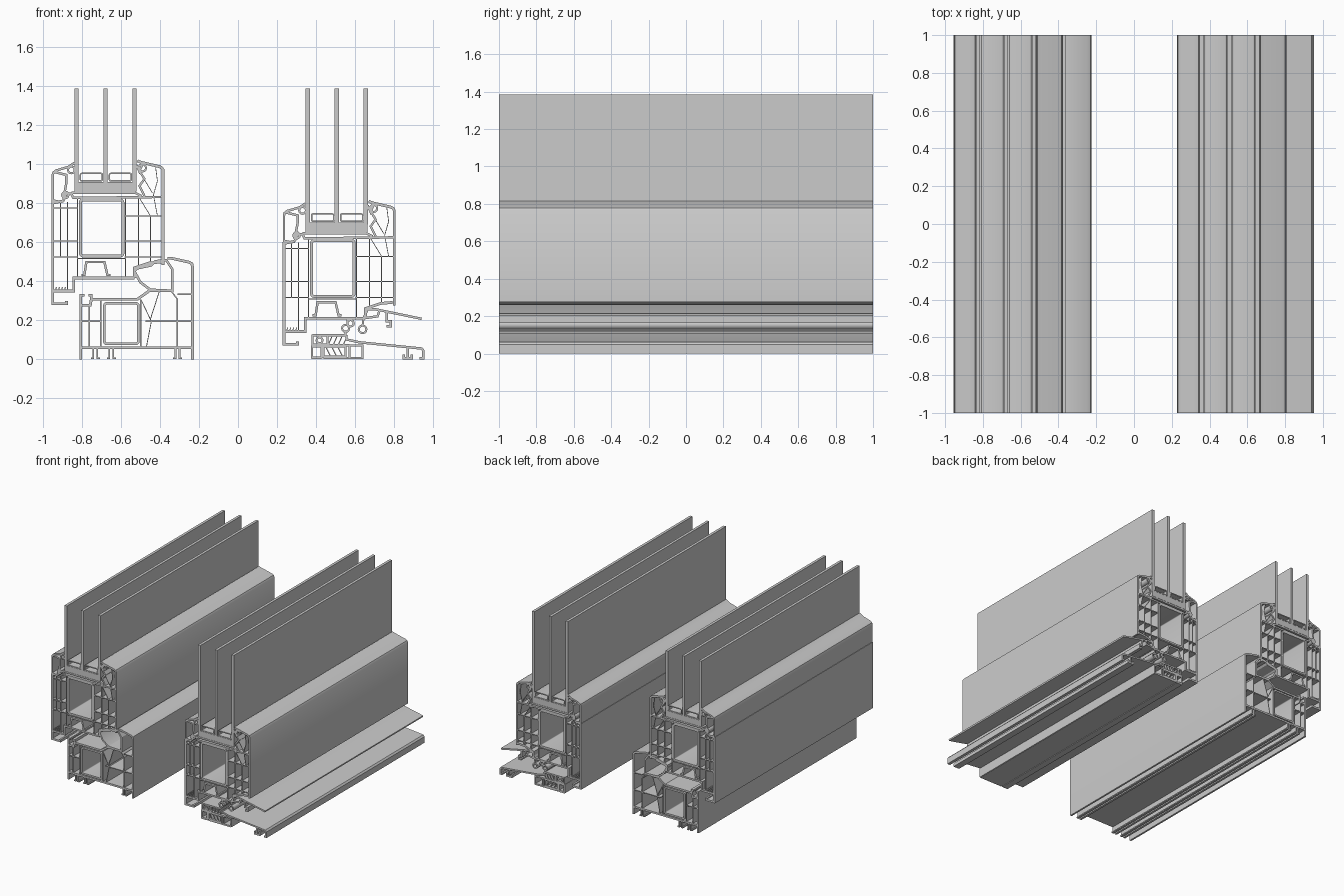
import bpy, math
from mathutils import Vector

if "Cube" in bpy.data.objects:
    bpy.data.objects.remove(bpy.data.objects["Cube"])

S = 1 / 195.3   # one drawing unit of the section, in model units


def ribbon(name, paths, t, origin, closed=False):
    """Thick-walled section lines, mitred at corners and extruded along y."""
    verts, faces = [], []
    for path in paths:
        p = [Vector(q) for q in path]
        n, base = len(p), len(verts)
        for i, q in enumerate(p):
            before = p[i - 1] if (i or closed) else None
            after = p[(i + 1) % n] if (i < n - 1 or closed) else None
            a = (q - before).normalized() if before is not None else None
            b = (after - q).normalized() if after is not None else None
            a, b = a or b, b or a
            na, nb = Vector((-a.y, a.x)), Vector((-b.y, b.x))
            m = (na + nb).normalized()
            m *= t / 2 / max(m.dot(na), 0.45)
            for y in (-1, 1):
                for s in (1, -1):
                    c = q + m * s
                    verts.append((origin[0] + c.x * S, y, max(0, origin[1] + c.y * S)))
        for i in range(n if closed else n - 1):
            j, k = base + 4 * i, base + 4 * ((i + 1) % n)
            for e, f in ((0, 1), (1, 3), (3, 2), (2, 0)):
                faces.append((j + e, j + f, k + f, k + e))
        if not closed:
            e = base + 4 * (n - 1)
            faces += [(base, base + 2, base + 3, base + 1), (e, e + 1, e + 3, e + 2)]
    me = bpy.data.meshes.new(name)
    me.from_pydata(verts, [], faces)
    me.validate()
    ob = bpy.data.objects.new(name, me)
    bpy.context.collection.objects.link(ob)
    # consistent outward normals
    import bmesh
    bm = bmesh.new()
    bm.from_mesh(me)
    bmesh.ops.recalc_face_normals(bm, faces=bm.faces)
    bm.to_mesh(me)
    bm.free()
    return ob


def bar(name, u0, u1, v0, v1, origin):
    """Solid rectangular bar along y."""
    m = (v0 + v1) / 2
    return ribbon(name, [[(u0, m), (u1, m)]], v1 - v0, origin)


def rect(u0, u1, v0, v1, r=0):
    if not r:
        return [(u0, v0), (u1, v0), (u1, v1), (u0, v1)]
    pts = []
    for cx, cy, a0 in ((u1 - r, v0 + r, -90), (u1 - r, v1 - r, 0),
                       (u0 + r, v1 - r, 90), (u0 + r, v0 + r, 180)):
        for k in range(4):
            a = math.radians(a0 + 30 * k)
            pts.append((cx + r * math.cos(a), cy + r * math.sin(a)))
    return pts


def ring(u, v, r, n=12):
    return [(u + r * math.cos(2 * math.pi * k / n), v + r * math.sin(2 * math.pi * k / n))
            for k in range(n)]


def sash(side, o):
    # outer skins
    ribbon(side + "_sash_inner_skin", [[(15, 4), (15, 1.3), (1.4, 1.3), (1.4, 102), (12, 104)]], 2.8, o)
    ribbon(side + "_sash_outer_skin",
           [[(83, 27), (83, 37), (98, 42), (110, 43)],
            [(111.6, 40), (111.6, 135), (110.5, 137), (108, 138.3), (90, 142.5), (86, 144)]], 2.8, o)
    ribbon(side + "_sash_bottom", [[(1.4, 14), (22.5, 14), (22.5, 27), (83, 27)]], 2.6, o)
    ribbon(side + "_sash_rebate", [[(12, 104), (15, 111), (20, 111), (22, 107), (111, 108)],
                                   [(20, 112), (84, 112), (90, 109)]], 2.4, o)
    # glazing bead with its gasket
    ribbon(side + "_glazing_bead",
           [[(9, 103), (1.4, 104.5), (1.4, 130), (2.2, 132.5), (5, 134.5), (17, 138), (23, 142)],
            [(3, 133), (15, 130), (15, 122), (12, 106)]], 2.4, o)
    ribbon(side + "_gaskets", [ring(20, 135, 3.4), ring(91, 137, 3.6), ring(14, 110, 3.2)], 2, o, True)
    ribbon(side + "_outer_lip", [[(92, 142), (88, 134), (93, 126), (88, 119), (93, 109)],
                                 [(85, 140), (89, 131)]], 2.2, o)
    # steel reinforcement and hardware groove
    ribbon(side + "_steel_tube", [rect(29, 71.5, 49, 105, 2.5)], 2.8, o, True)
    ribbon(side + "_hardware_groove", [[(30, 30), (33, 30), (35, 43), (53, 43), (56, 30), (59, 30)]], 2.4, o)
    # chamber webs
    webs = [[(1, v), (26, v)] for v in (97, 64, 48)]
    webs += [[(73, v), (111, v)] for v in (89, 64, 48)]
    webs += [[(u, a), (u, b)] for u, a, b in ((9, 48, 103), (16, 14, 103), (26, 28, 107),
                                              (74, 28, 107), (87, 40, 107), (99, 43, 89))]
    webs += [[(26, 46.5), (74, 46.5)]]
    ribbon(side + "_sash_webs", webs, 1.2, o)
    ribbon(side + "_thin_webs", [[(104, 139), (106, 124), (102, 110), (106, 89)],
                                 [(92, 127), (101, 112)], [(88, 107), (99, 89)]], 0.7, o)
    ribbon(side + "_grip_teeth", [[(u, 14), (u + 1, 18)] for u in (4, 7, 10, 13)], 0.9, o)
    # triple glazing
    top = (1.385 - o[1]) / S
    for i, u in enumerate((23, 52, 81)):
        bar("%s_glass_pane_%d" % (side, i + 1), u, u + 4.2, 121, top, o)
    for i, u in enumerate((28, 57)):
        ribbon("%s_glass_spacer_%d" % (side, i + 1), [rect(u + 1, u + 23, 124, 131.5, 1.5)], 1.5, o, True)
        bar("%s_edge_seal_%d" % (side, i + 1), u - 1, u + 25, 120, 123, o)
    bar(side + "_glass_packer", 23, 85, 113.5, 121, o)


def foot_pair(u):
    return [[(u - 2.5, 1), (u, 1), (u, 11)], [(u + 6.5, 1), (u + 4, 1), (u + 4, 11)]]


sash("left", (-0.955, 0.278))
sash("right", (0.228, 0.071))

# fixed frame under the left sash
f = (-0.812, 0.0)
ribbon("frame_skin", [[(1.4, 0), (1.4, 54), (11, 54), (12, 60), (58, 60), (70, 68.5), (93, 68.5)],
                      [(88, 101), (92, 101), (110, 97), (112.5, 95.5), (113, 93), (113, 0)],
                      [(1.4, 54), (1.4, 64), (5, 64)], [(12, 58), (12, 64), (9, 64)]], 2.8, f)
ribbon("frame_bottom", [[(1.4, 11.5), (113, 11.5)]], 2.8, f)
ribbon("frame_steel_tube", [rect(25, 59, 15.5, 56, 2.5)], 2.6, f, True)
ribbon("frame_feet", foot_pair(14) + foot_pair(30) + foot_pair(96), 1.8, f)
ribbon("frame_webs", [[(21.5, 12), (21.5, 60)], [(1, 38), (21.5, 38)], [(10, 12), (10, 54)],
                      [(92, 68), (98, 60), (98, 12)], [(66, 38), (113, 38)],
                      [(61.5, 12), (61.5, 60)], [(98, 65), (113, 65)]], 1.3, f)
ribbon("frame_thin_webs", [[(62, 59), (72, 38), (67, 12)], [(80, 68), (71, 40)]], 0.8, f)
ribbon("centre_seal", [[(55, 88), (58, 91), (72, 94), (76, 98), (87, 99), (93, 90),
                        (93, 68.5), (71, 69.5), (61, 77)]], 2.6, f, True)

# low threshold under the right sash
h = (0.366, 0.0)
ribbon("threshold_plate", [[(36, 20), (50, 17), (112, 10.8), (113.5, 9), (113.5, 1), (110, 1)],
                           [(98, 12), (98, 1)], [(94, 5), (94, 1), (102, 1), (102, 5)]], 2.4, h)
ribbon("threshold_boxes", [rect(2.5, 12, 2, 13), rect(14, 36, 3, 13), rect(40, 53, 1.5, 14),
                           rect(3, 18, 15, 24)], 2, h, True)
ribbon("threshold_base", [[(2, 1.2), (12, 1.2)], [(14, 1.2), (53, 1.2)],
                          [(3, 24), (36, 24), (38, 19)], [(18, 14), (40, 14)]], 2.2, h)
ribbon("thermal_core", [[(u, 13), (u + 5, 24)] for u in (18, 23, 28, 33)]
       + [[(u + 5, 3), (u, 13)] for u in (16, 22, 28)], 1.0, h)
ribbon("threshold_seals", [ring(36, 31, 3.5), ring(41, 36, 3.2), ring(53, 30, 3.8),
                           ring(10, 19, 3)], 2, h, True)
ribbon("seal_stems", [[(36, 27), (36, 24)], [(38, 34), (38, 41)], [(53, 34), (54, 41)]], 2, h)

# weather drip fixed to the right sash
ribbon("weather_drip", [[(36, 41), (54, 41), (58, 50), (66, 50), (112, 40.5)],
                        [(54, 41), (68, 43), (70, 49)],
                        [(77, 47), (77, 38), (81, 38), (81, 33), (77, 33)]], 2.4, h)

# smooth the small rounded corners, keep edges sharp
bpy.ops.object.select_all(action='SELECT')
bpy.context.view_layer.objects.active = bpy.context.selected_objects[0]
bpy.ops.object.shade_smooth_by_angle(angle=math.radians(32))
